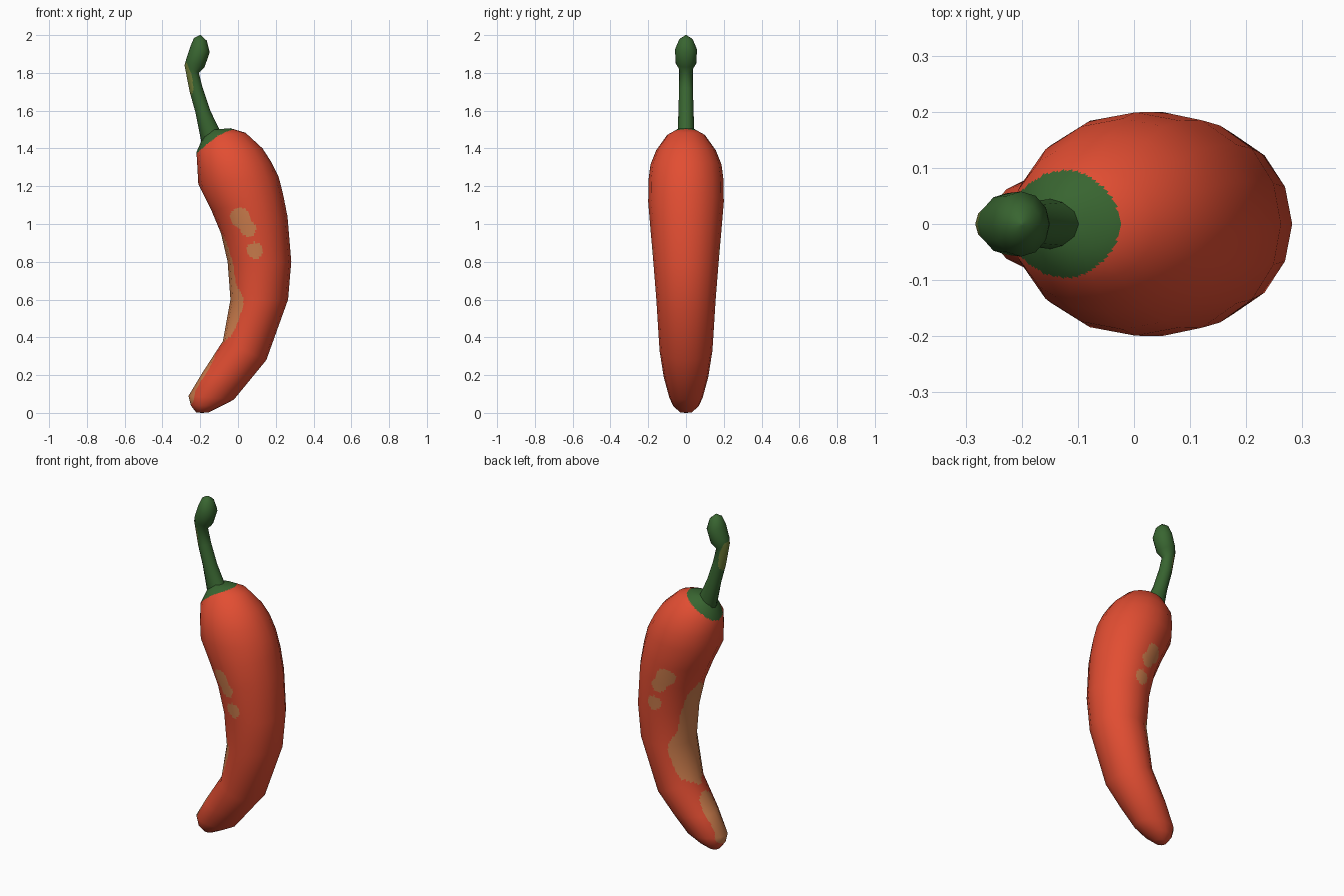
import bpy, math
from mathutils import Vector

if "Cube" in bpy.data.objects:
    bpy.data.objects.remove(bpy.data.objects["Cube"])


def material(name, rgb):
    m = bpy.data.materials.new(name)
    m.diffuse_color = (*rgb, 1)
    m.use_nodes = True
    m.node_tree.nodes["Principled BSDF"].inputs["Base Color"].default_value = m.diffuse_color
    return m


RED = material("pepper red", (0.76, 0.075, 0.032))
TAN = material("ripening tan", (0.62, 0.21, 0.075))
GREEN = material("stem green", (0.04, 0.13, 0.03))
OLIVE = material("stem olive", (0.17, 0.21, 0.04))


def skin(points):
    """Quads and end caps for a stack of rings."""
    n, m = len(points), len(points[0])
    verts = [p for ring in points for p in ring]
    faces = [(i * m + j, i * m + (j + 1) % m, (i + 1) * m + (j + 1) % m, (i + 1) * m + j)
             for i in range(n - 1) for j in range(m)]
    faces.append(tuple(reversed(range(m))))
    faces.append(tuple(range((n - 1) * m, n * m)))
    return verts, faces


def refine(grid, su, sv):
    """Linear in-between points, so the facets keep their shape."""
    n, m = len(grid), len(grid[0])
    out = []
    for i in range((n - 1) * su + 1):
        a = min(i // su, n - 2)
        f = i / su - a
        row = [grid[a][j].lerp(grid[a + 1][j], f) for j in range(m)]
        out.append([row[k // sv].lerp(row[(k // sv + 1) % m], (k % sv) / sv)
                    for k in range(m * sv)])
    return out


def loft(name, rings, sides, su, sv, mats, rule):
    """Ring = left x, left z, right x, right z, half depth in y."""
    grid = []
    for lx, lz, rx, rz, d in rings:
        c = Vector(((lx + rx) / 2, 0, (lz + rz) / 2))
        h = Vector(((rx - lx) / 2, 0, (rz - lz) / 2))
        angles = [2 * math.pi * j / sides for j in range(sides)]
        grid.append([c + h * math.cos(t) + Vector((0, d * math.sin(t), 0)) for t in angles])
    # coarse cage supplies the smooth normals
    cage = bpy.data.meshes.new("cage")
    v, f = skin(grid)
    cage.from_pydata(v, [], f)
    cage.update()
    nor = [Vector(x.vector) for x in cage.vertex_normals]
    nor = [nor[i * sides:(i + 1) * sides] for i in range(len(rings))]
    bpy.data.meshes.remove(cage)
    # fine mesh carries the colour patches
    me = bpy.data.meshes.new(name)
    v, f = skin(refine(grid, su, sv))
    me.from_pydata(v, [], f)
    for mt in mats:
        me.materials.append(mt)
    for p in me.polygons:
        p.use_smooth = True
        p.material_index = rule(p.center)
    normals = [x.normalized() for row in refine(nor, su, sv) for x in row]
    me.normals_split_custom_set_from_vertices(normals)
    ob = bpy.data.objects.new(name, me)
    bpy.context.collection.objects.link(ob)
    return ob


def left_of(edge, p):
    """True where p lies left of an edge line given as (z, x) pairs."""
    for (z0, x0), (z1, x1) in zip(edge, edge[1:]):
        if z0 <= p.z < z1:
            return p.x < x0 + (x1 - x0) * (p.z - z0) / (z1 - z0)
    return False


def in_blob(p, blobs):
    """Soft union of discs in the side plane, given as (x, z, radius)."""
    return sum(math.exp(-2 * (((p.x - x) ** 2 + (p.z - z) ** 2) / r ** 2 - 1))
               for x, z, r in blobs) > 1


# tan strip along the inner curve and tip, tan spots on both flanks
STRIP = [(0.035, -0.26), (0.06, -0.235), (0.12, -0.225), (0.17, -0.195), (0.22, -0.16),
         (0.29, -0.125), (0.335, -0.113), (0.38, -0.07), (0.41, -0.035), (0.48, 0.0),
         (0.57, 0.03), (0.62, 0.025), (0.68, -0.01), (0.8, -0.028), (0.9, -0.06), (0.97, -0.095)]
SPOT = [(0.01, 1.035), (0.055, 0.975), (0.09, 0.86)]
SPOT = [(x, z, r) for (x, z), r in zip(SPOT, (0.052, 0.042, 0.043))]
STEM_PATCH = [(1.67, -0.252), (1.71, -0.235), (1.78, -0.242), (1.85, -0.27), (1.87, -0.3)]


def body_rule(p):
    # green cap tilted around the stem base
    if p.z > 1.506 + 0.68 * (p.x + 0.02) + 2 * p.y ** 2 and p.z > 1.3:
        return 2
    return 1 if left_of(STRIP, p) or in_blob(p, SPOT) else 0


# pepper body
loft("pepper_body", [
    (-0.193, 0.0, -0.187, 0.0, 0.003),
    (-0.222, 0.003, -0.155, 0.003, 0.032),
    (-0.25, 0.04, -0.09, 0.035, 0.068),
    (-0.262, 0.09, -0.022, 0.07, 0.088),
    (-0.19, 0.21, 0.06, 0.17, 0.118),
    (-0.08, 0.38, 0.15, 0.28, 0.14),
    (-0.04, 0.6, 0.265, 0.6, 0.157),
    (-0.055, 0.8, 0.282, 0.8, 0.173),
    (-0.09, 0.95, 0.262, 1.04, 0.19),
    (-0.14, 1.07, 0.238, 1.16, 0.2),
    (-0.21, 1.21, 0.215, 1.25, 0.199),
    (-0.215, 1.3, 0.175, 1.33, 0.188),
    (-0.22, 1.38, 0.13, 1.4, 0.158),
    (-0.185, 1.46, 0.04, 1.483, 0.1),
    (-0.15, 1.498, -0.04, 1.507, 0.045),
    (-0.103, 1.502, -0.097, 1.502, 0.003),
], 16, 14, 8, [RED, TAN, GREEN], body_rule)

# stem with rounded knob
loft("stem", [
    (-0.15, 1.38, -0.06, 1.44, 0.045),
    (-0.195, 1.44, -0.095, 1.495, 0.045),
    (-0.225, 1.59, -0.147, 1.6, 0.04),
    (-0.256, 1.7, -0.187, 1.72, 0.037),
    (-0.283, 1.84, -0.207, 1.8, 0.036),
    (-0.275, 1.87, -0.177, 1.83, 0.055),
    (-0.252, 1.94, -0.15, 1.91, 0.058),
    (-0.233, 1.985, -0.165, 1.97, 0.036),
    (-0.203, 2.0, -0.197, 2.0, 0.003),
], 12, 10, 5, [GREEN, OLIVE], lambda p: 1 if left_of(STEM_PATCH, p) else 0)
